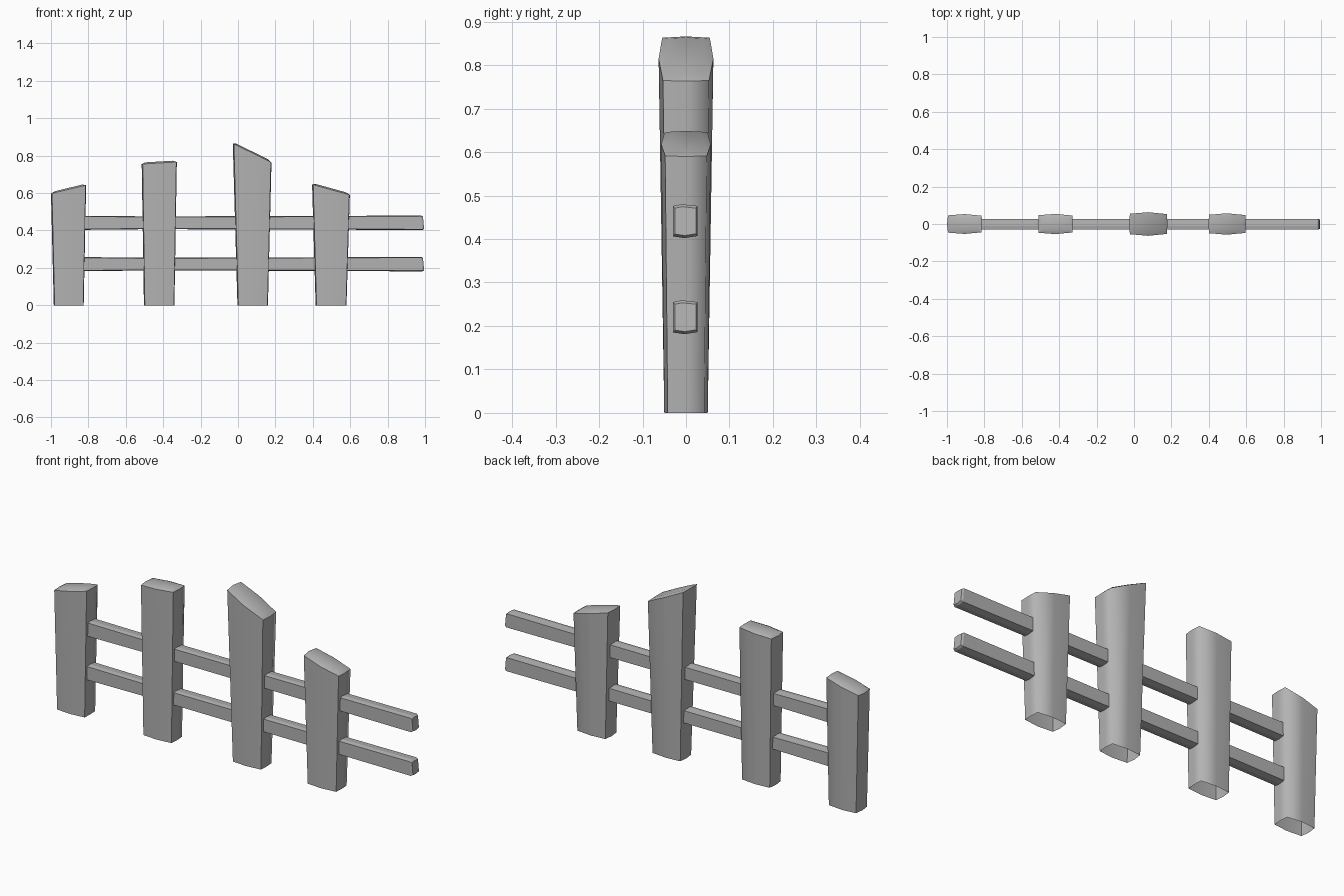
import bpy, bmesh

if "Cube" in bpy.data.objects:
    bpy.data.objects.remove(bpy.data.objects["Cube"])

# Mid-grey wood
wood = bpy.data.materials.new("wood_grey")
wood.diffuse_color = (0.45, 0.45, 0.45, 1)
wood.use_nodes = True
wood.node_tree.nodes["Principled BSDF"].inputs["Base Color"].default_value = wood.diffuse_color


def finish(name, bm, angle):
    bmesh.ops.recalc_face_normals(bm, faces=bm.faces)
    me = bpy.data.meshes.new(name)
    bm.to_mesh(me)
    bm.free()
    me.materials.append(wood)
    ob = bpy.data.objects.new(name, me)
    bpy.context.collection.objects.link(ob)
    bpy.ops.object.select_all(action='DESELECT')
    ob.select_set(True)
    bpy.context.view_layer.objects.active = ob
    bpy.ops.object.shade_smooth_by_angle(angle=angle)
    return ob


def bridge(bm, a, b):
    n = len(a)
    for i in range(n):
        j = (i + 1) % n
        bm.faces.new((a[i], a[j], b[j], b[i]))


# Plank cross-section: four corners, each side bulging at its middle
OUTLINE = [(-0.94, -0.87), (0, -1), (0.97, -0.84), (1, 0),
           (0.97, 0.84), (0, 1), (-0.94, 0.87), (-1, 0)]
SOFT_CORNER = 4  # back right corner is shaded smooth


# Post: narrow open foot, wider slanted head with a bevelled cap
def post(name, foot, head, z_left, z_right, depth):
    bm = bmesh.new()

    def ring(x0, x1, zl, zr, d):
        c, h = (x0 + x1) / 2, (x1 - x0) / 2
        return [bm.verts.new((c + u * h, v * d, zl + (zr - zl) * (u + 1) / 2))
                for u, v in OUTLINE]

    low = ring(*foot, 0, 0, 0.05)
    rim = ring(*head, z_left, z_right, depth)
    s = (z_right - z_left) * 0.1
    cap = ring(head[0] + 0.02, head[1] - 0.02, z_left + s + 0.008,
               z_right - s + 0.008, depth * 0.68)
    bridge(bm, low, rim)
    bridge(bm, rim, cap)
    bm.faces.new(cap)
    ob = finish(name, bm, 0.5)
    for e in ob.data.edges:
        if set(e.vertices) == {SOFT_CORNER, SOFT_CORNER + len(OUTLINE)}:
            e.use_edge_sharp = False


post("post_1", (-0.985, -0.825), (-1.0, -0.812), 0.597, 0.642, 0.053)
post("post_2", (-0.503, -0.34), (-0.515, -0.327), 0.755, 0.766, 0.054)
post("post_3", (-0.003, 0.16), (-0.028, 0.179), 0.866, 0.763, 0.063)
post("post_4", (0.415, 0.58), (0.396, 0.598), 0.646, 0.59, 0.057)


# Rail: slightly uneven hexagonal bar with a slanted, chamfered end
def rail(name, z):
    section = [(-0.03, 0.034), (-0.01, 0.038), (0.027, 0.034),
               (0.027, -0.035), (-0.003, -0.04), (-0.03, -0.036)]
    stations = [(-0.88, 0.98, 0.0), (-0.5, 0.88, 0.0), (0.0, 0.9, 0.0),
                (0.5, 0.94, 0.0), (0.983, 1.0, 0.08), (0.992, 0.85, 0.08)]
    bm = bmesh.new()
    rings = [[bm.verts.new((x - t * v, u * (1 if s > 0.86 else s), z + v * s))
              for u, v in section] for x, s, t in stations]
    for a, b in zip(rings, rings[1:]):
        bridge(bm, a, b)
    bm.faces.new(rings[0])
    bm.faces.new(rings[-1])
    finish(name, bm, 0.25)


rail("upper_rail", 0.442)
rail("lower_rail", 0.221)
